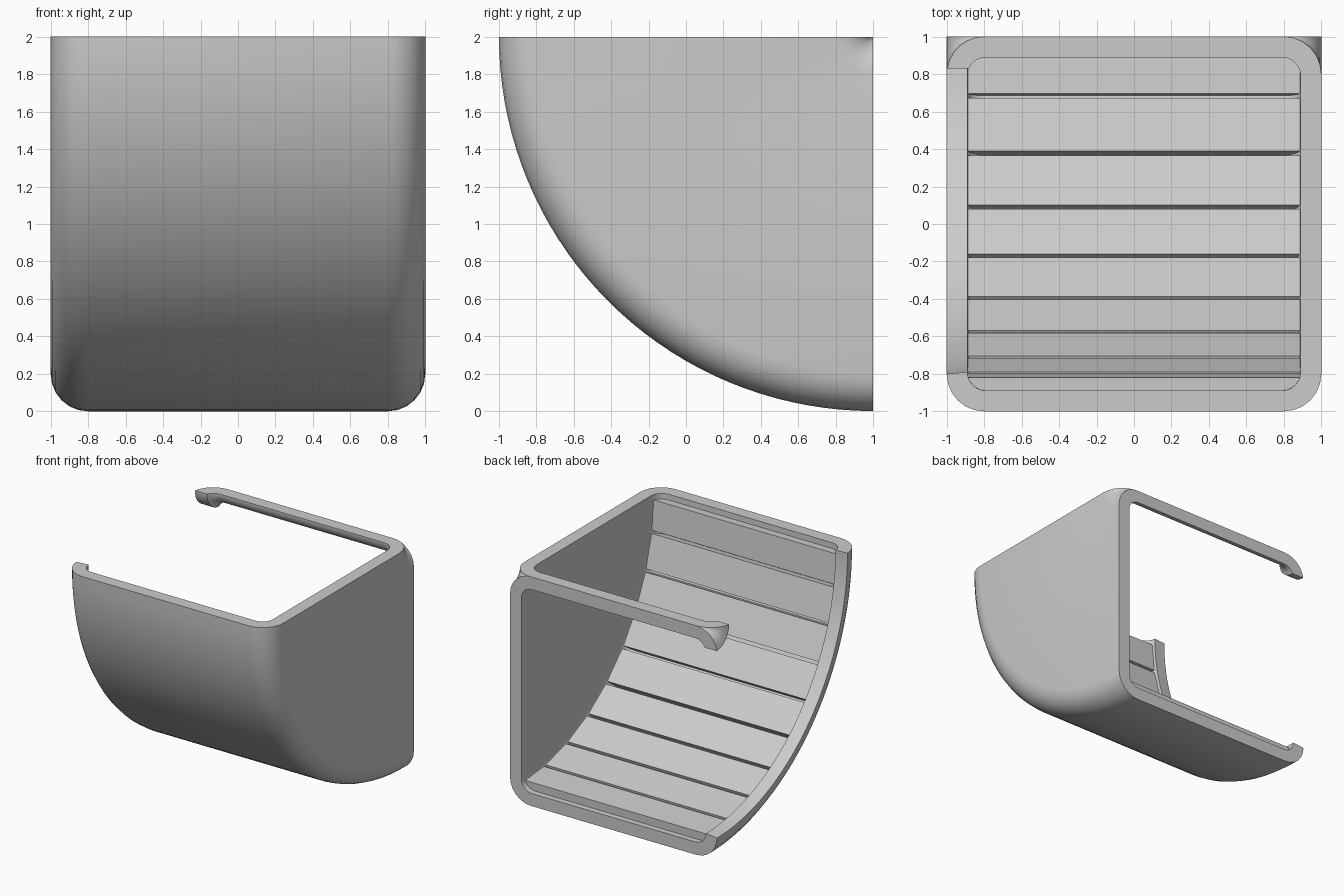
import bpy, bmesh
from math import sin, cos, radians

cube = bpy.data.objects.get("Cube")
if cube:
    bpy.data.objects.remove(cube, do_unlink=True)

grey = bpy.data.materials.new("light_grey")
grey.use_nodes = True
grey.diffuse_color = (0.6, 0.6, 0.6, 1)
grey.node_tree.nodes["Principled BSDF"].inputs["Base Color"].default_value = (0.6, 0.6, 0.6, 1)


def arc(cx, cr, rad, start, end, steps=6):
    """Points of a rounded corner in the (x, radius) section plane."""
    angles = [radians(start + (end - start) * i / steps) for i in range(steps + 1)]
    return [(cx + rad * cos(a), max(0, cr + rad * sin(a))) for a in angles]


def sweep(name, section, start, end, steps):
    """Turn a closed (x, radius) section about the top back edge."""
    bm = bmesh.new()
    rings = []
    for i in range(steps + 1):
        t = radians(start + (end - start) * i / steps)
        rings.append([bm.verts.new((x, 1 - r * cos(t), 2 - r * sin(t))) for x, r in section])
    n = len(section)
    for a, b in zip(rings, rings[1:]):
        for i in range(n):
            j = (i + 1) % n
            bm.faces.new((a[i], a[j], b[j], b[i]))
    bm.faces.new(rings[0])
    bm.faces.new(rings[-1])
    bmesh.ops.remove_doubles(bm, verts=bm.verts, dist=0.0005)
    bmesh.ops.recalc_face_normals(bm, faces=bm.faces)
    mesh = bpy.data.meshes.new(name)
    bm.to_mesh(mesh)
    bm.free()
    mesh.materials.append(grey)
    obj = bpy.data.objects.new(name, mesh)
    bpy.context.collection.objects.link(obj)
    return obj


# Elbow shell: rounded C section, open on its right side
outer = (arc(-0.8, 0.2, 0.2, 189, 270) + arc(0.8, 0.2, 0.2, 270, 360)
         + arc(0.8, 1.8, 0.2, 0, 90) + arc(-0.8, 1.8, 0.2, 90, 180))
inner = (arc(-0.79, 1.79, 0.1, 180, 90) + arc(0.79, 1.79, 0.1, 90, 0)
         + arc(0.79, 0.21, 0.1, 0, -90) + arc(-0.79, 0.21, 0.1, 270, 204))
shell = sweep("elbow_shell", outer + inner, 0, 90, 36)
bpy.ops.object.select_all(action='DESELECT')
shell.select_set(True)
bpy.context.view_layer.objects.active = shell
bpy.ops.object.shade_smooth_by_angle(angle=radians(35))

# Flat slats lining the curved inside, with narrow gaps between them
slat = [(-0.89, 1.82), (0.89, 1.82), (0.89, 1.92), (-0.89, 1.92)]
count = 9
for k in range(count):
    first = 1.5 if k == 0 else 10 * k + 0.4
    last = 88.5 if k == count - 1 else 10 * k + 9.6
    sweep(f"floor_slat_{k + 1}", slat, first, last, 1)
